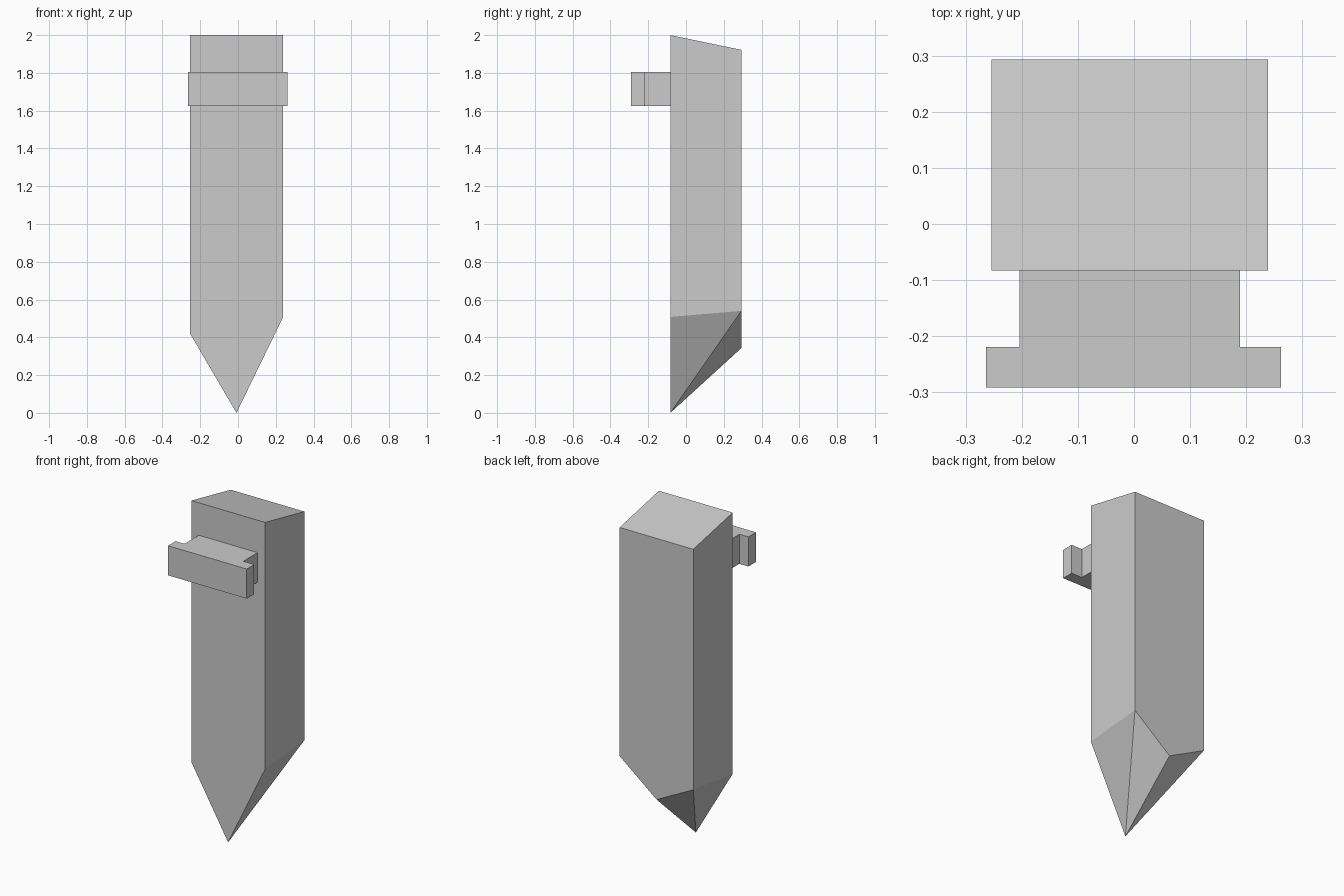
import bpy
import bmesh

if "Cube" in bpy.data.objects:
    bpy.data.objects.remove(bpy.data.objects["Cube"])


def loft(name, ring_a, ring_b, split=()):
    """Join two matching outlines into a solid; split maps a side to its fold."""
    bm = bmesh.new()
    a = [bm.verts.new(p) for p in ring_a]
    b = [bm.verts.new(p) for p in ring_b]
    n = len(a)
    bm.faces.new(a)
    bm.faces.new(b[::-1])
    for i in range(n):
        j = (i + 1) % n
        quad = [a[i], b[i], b[j], a[j]]
        if i in split:
            k = split[i]
            quad = quad[k:] + quad[:k]
            bm.faces.new(quad[:3])
            bm.faces.new([quad[0], quad[2], quad[3]])
        else:
            bm.faces.new(quad)
    bmesh.ops.recalc_face_normals(bm, faces=bm.faces[:])
    mesh = bpy.data.meshes.new(name)
    bm.to_mesh(mesh)
    bm.free()
    obj = bpy.data.objects.new(name, mesh)
    bpy.context.collection.objects.link(obj)
    return obj


# Pointed stake: front and back outlines as (x, z), with a slanted top
FRONT, BACK = -0.083, 0.293
front = [(-0.254, 2.0), (-0.254, 0.42), (-0.008, 0.0), (0.239, 0.508), (0.239, 2.0)]
back = [(-0.254, 1.922), (-0.254, 0.468), (-0.008, 0.343), (0.239, 0.54), (0.239, 1.922)]
# The two tip sides fold from the front tip to the upper back corners
loft("stake_body",
     [(x, FRONT, z) for x, z in front],
     [(x, BACK, z) for x, z in back],
     split={1: 1, 2: 0})

# T-shaped catch on the front, as a (x, y) profile raised in z
tee = [(-0.204, FRONT), (-0.204, -0.219), (-0.264, -0.219), (-0.264, -0.291),
       (0.262, -0.291), (0.262, -0.219), (0.189, -0.219), (0.189, FRONT)]
loft("front_catch",
     [(x, y, 1.625) for x, y in tee],
     [(x, y, 1.804) for x, y in tee])
